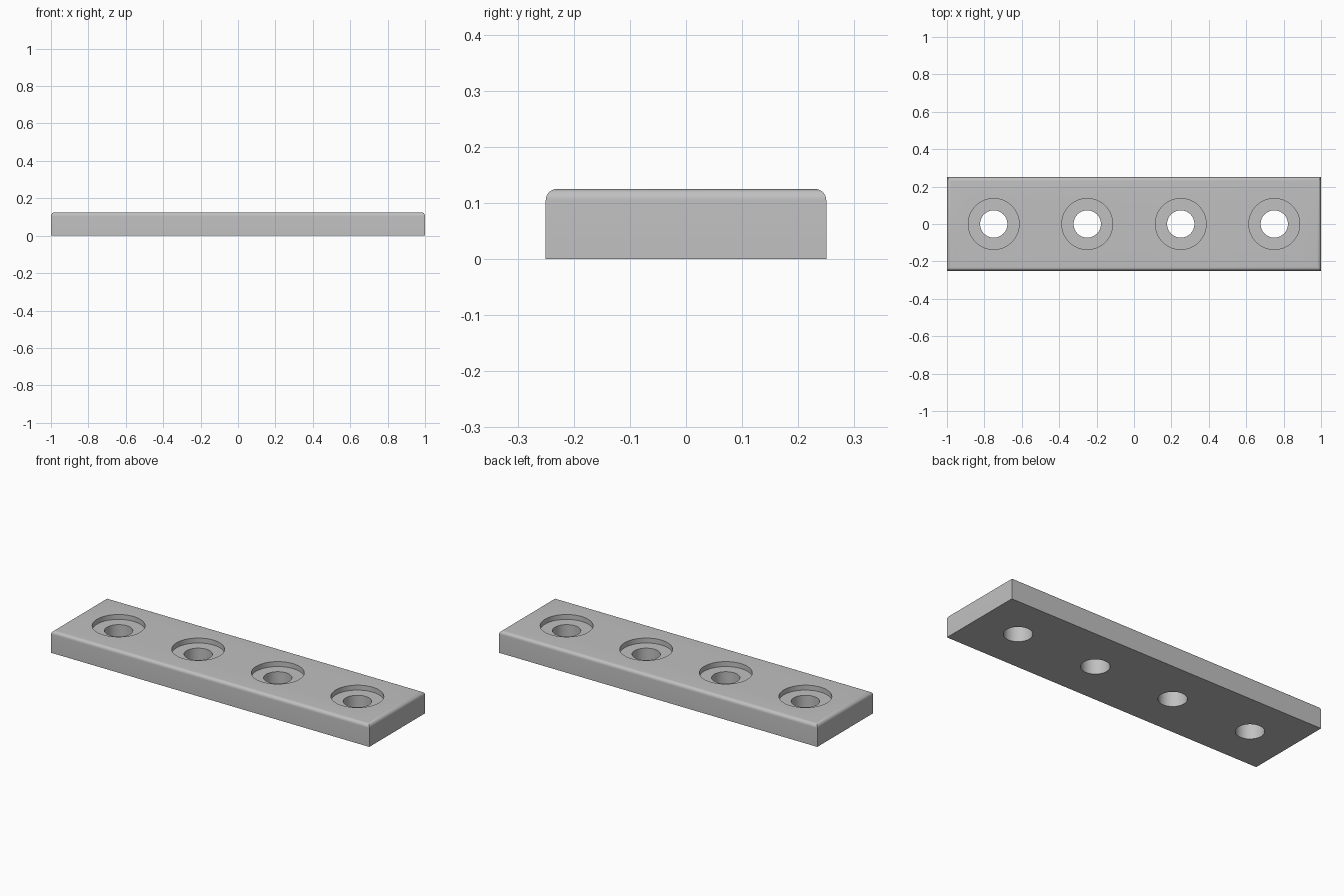
import bpy, bmesh, math

LENGTH, WIDTH, HEIGHT = 2.0, 0.5, 0.125
FILLET = 0.02
HOLE_RADIUS, BORE_RADIUS, BORE_DEPTH = 0.073, 0.136, 0.028
HOLE_SPACING = 0.5

old = bpy.data.objects.get("Cube")
if old:
    bpy.data.objects.remove(old, do_unlink=True)

grey = bpy.data.materials.new("plain grey")
grey.use_nodes = True
colour = (0.53, 0.53, 0.53, 1)
grey.diffuse_color = colour
grey.node_tree.nodes["Principled BSDF"].inputs["Base Color"].default_value = colour


def make_object(name, bm):
    mesh = bpy.data.meshes.new(name)
    bm.to_mesh(mesh)
    bm.free()
    mesh.materials.append(grey)
    obj = bpy.data.objects.new(name, mesh)
    bpy.context.collection.objects.link(obj)
    return obj


def cut_holes(plate, name, radius, bottom):
    """Cut a row of four round holes from the given height up through the top."""
    top = HEIGHT + 0.1
    bm = bmesh.new()
    for i in range(4):
        cyl = bmesh.ops.create_cone(bm, cap_ends=True, segments=64, radius1=radius,
                                    radius2=radius, depth=top - bottom)
        offset = ((i - 1.5) * HOLE_SPACING, 0, (top + bottom) / 2)
        bmesh.ops.translate(bm, verts=cyl["verts"], vec=offset)
    cutter = make_object(name, bm)
    cutter.hide_render = True
    mod = plate.modifiers.new(name, "BOOLEAN")
    mod.operation = "DIFFERENCE"
    mod.solver = "EXACT"
    mod.object = cutter
    bpy.context.view_layer.objects.active = plate
    bpy.ops.object.modifier_apply(modifier=mod.name)
    bpy.data.objects.remove(cutter, do_unlink=True)


# Bar with rounded upper edges
bm = bmesh.new()
bmesh.ops.create_cube(bm, size=1)
bmesh.ops.scale(bm, verts=bm.verts, vec=(LENGTH, WIDTH, HEIGHT))
bmesh.ops.translate(bm, verts=bm.verts, vec=(0, 0, HEIGHT / 2))
rim = [e for e in bm.edges if all(v.co.z > HEIGHT / 2 for v in e.verts)]
bmesh.ops.bevel(bm, geom=rim, offset=FILLET, segments=8, profile=0.5, affect="EDGES")
plate = make_object("mounting_plate", bm)

# Through holes and their shallow counterbores
cut_holes(plate, "through_holes", HOLE_RADIUS, -0.1)
cut_holes(plate, "counterbores", BORE_RADIUS, HEIGHT - BORE_DEPTH)

# Smooth curved walls, sharp rims
bpy.ops.object.select_all(action="DESELECT")
plate.select_set(True)
bpy.context.view_layer.objects.active = plate
bpy.ops.object.shade_smooth_by_angle(angle=math.radians(30))
